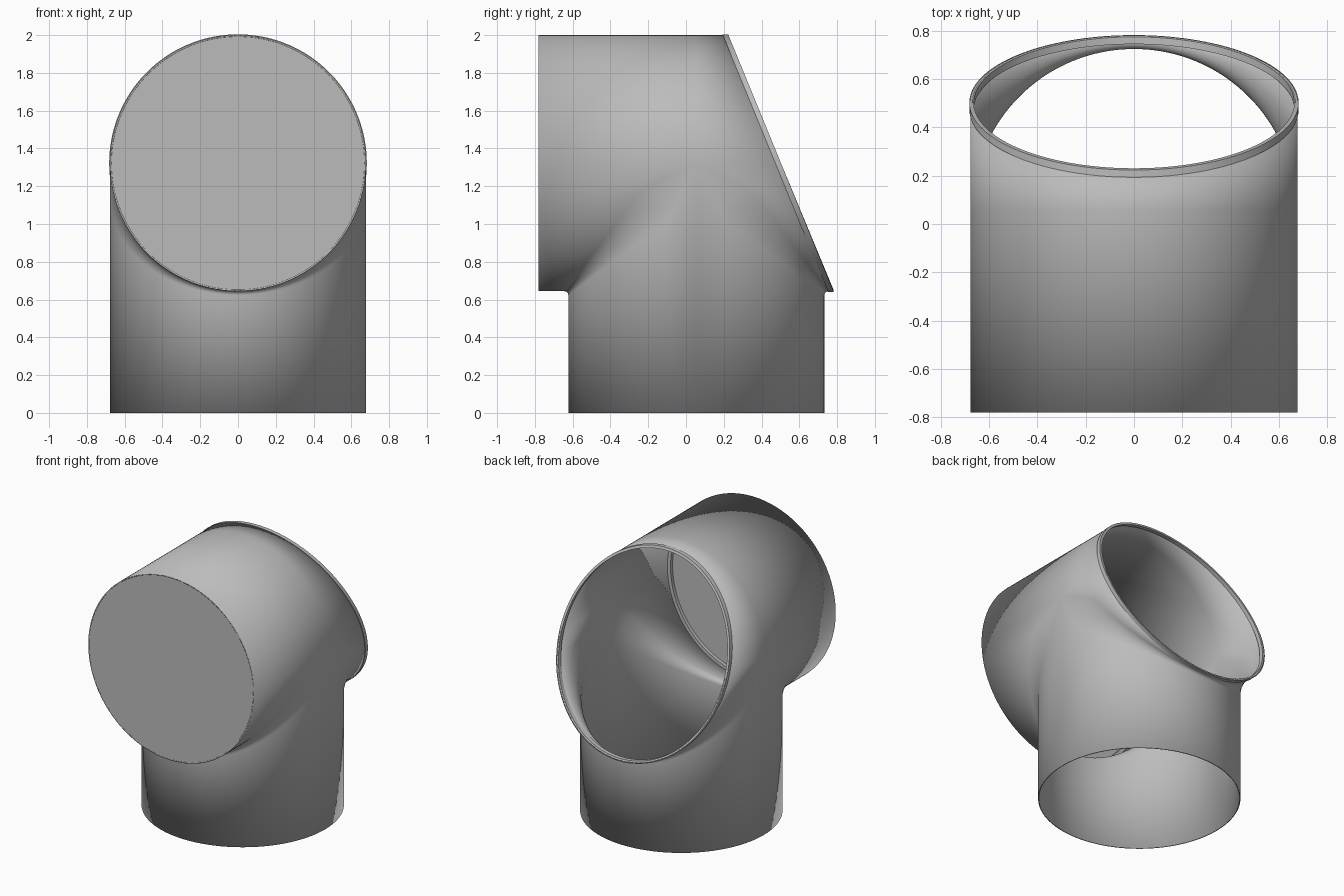
import bpy, bmesh
from math import sin, cos, pi, radians

cube = bpy.data.objects.get("Cube")
if cube:
    bpy.data.objects.remove(cube, do_unlink=True)

R = 0.678            # radius of both pipes
ZC = 2 - R           # height of the horizontal axis
YC = 0.055           # depth of the vertical axis
FRONT = -0.78
STEPS = 72
ARC = 8

grey = bpy.data.materials.new("plain grey")
grey.use_nodes = True
grey.diffuse_color = (0.5, 0.5, 0.5, 1)
grey.node_tree.nodes["Principled BSDF"].inputs["Base Color"].default_value = (0.5, 0.5, 0.5, 1)


def slant(z):
    """Depth of the slanted opening at height z."""
    return 0.225 + (2 - z) * 0.41


def add_grid(bm, rows):
    """Skin a list of equally long point rows with quads."""
    verts = [[bm.verts.new(p) for p in row] for row in rows]
    for a, b in zip(verts, verts[1:]):
        for i in range(len(a) - 1):
            bm.faces.new((a[i], a[i + 1], b[i + 1], b[i]))


def finish(bm, name):
    """Weld, orient outward, and make a smooth shaded object."""
    bmesh.ops.remove_doubles(bm, verts=bm.verts, dist=0.0002)
    bmesh.ops.dissolve_degenerate(bm, edges=bm.edges, dist=0.0001)
    bmesh.ops.recalc_face_normals(bm, faces=bm.faces)
    bm.normal_update()
    top = max(bm.faces, key=lambda f: f.calc_center_median().z)
    if top.normal.z < 0:
        bmesh.ops.reverse_faces(bm, faces=bm.faces)
    mesh = bpy.data.meshes.new(name)
    bm.to_mesh(mesh)
    bm.free()
    mesh.materials.append(grey)
    ob = bpy.data.objects.new(name, mesh)
    bpy.context.collection.objects.link(ob)
    bpy.ops.object.select_all(action='DESELECT')
    ob.select_set(True)
    bpy.context.view_layer.objects.active = ob
    bpy.ops.object.shade_smooth_by_angle(angle=radians(30))
    return ob


def branch_path(x, h, side):
    """Lower pipe line at one x slice, rounded down into the vertical pipe."""
    z = ZC - h
    fillet = min(0.19 - 0.25 * h, h)
    y_end = FRONT if side < 0 else slant(z)
    path = [(x, y_end, z)]
    for i in range(ARC + 1):
        a = i / ARC * pi / 2
        path.append((x, YC + side * (h + fillet * (1 - sin(a))),
                     z - fillet * (1 - cos(a))))
    return path + [(x, YC + side * h, 0)]


# Pipe body: upper half, then the front and back crotch of the branch
bm = bmesh.new()
slices = []
for i in range(STEPS + 1):
    a = pi * i / STEPS - pi / 2
    slices.append((R * sin(a), max(0, R * cos(a))))
add_grid(bm, [[(x, FRONT, ZC + h), (x, YC, ZC + h), (x, slant(ZC + h), ZC + h)]
              for x, h in slices])
for side in (-1, 1):
    add_grid(bm, [branch_path(x, h, side) for x, h in slices])
body = finish(bm, "pipe_body")
wall = body.modifiers.new("wall", 'SOLIDIFY')
wall.thickness = 0.008
wall.offset = -1


def ring(name, profile, base):
    """Sweep a (radius, depth) profile round the horizontal axis."""
    bm = bmesh.new()
    rows = []
    for i in range(2 * STEPS + 1):
        a = pi * i / STEPS
        row = []
        for r, d in profile:
            z = ZC + r * cos(a)
            row.append((r * sin(a), base(z) + d, z))
        rows.append(row)
    add_grid(bm, rows)
    return finish(bm, name)


# Thin rim round the slanted opening
ring("opening_rim", [(0.664, -0.03), (0.682, -0.03), (0.682, 0), (0.664, 0), (0.664, -0.03)], slant)

# Front end cap with its inner lip
ring("front_cap", [(0, 0), (0.674, 0), (0.674, 0.04), (0.645, 0.04), (0.645, 0.015), (0, 0.015)],
     lambda z: FRONT)
